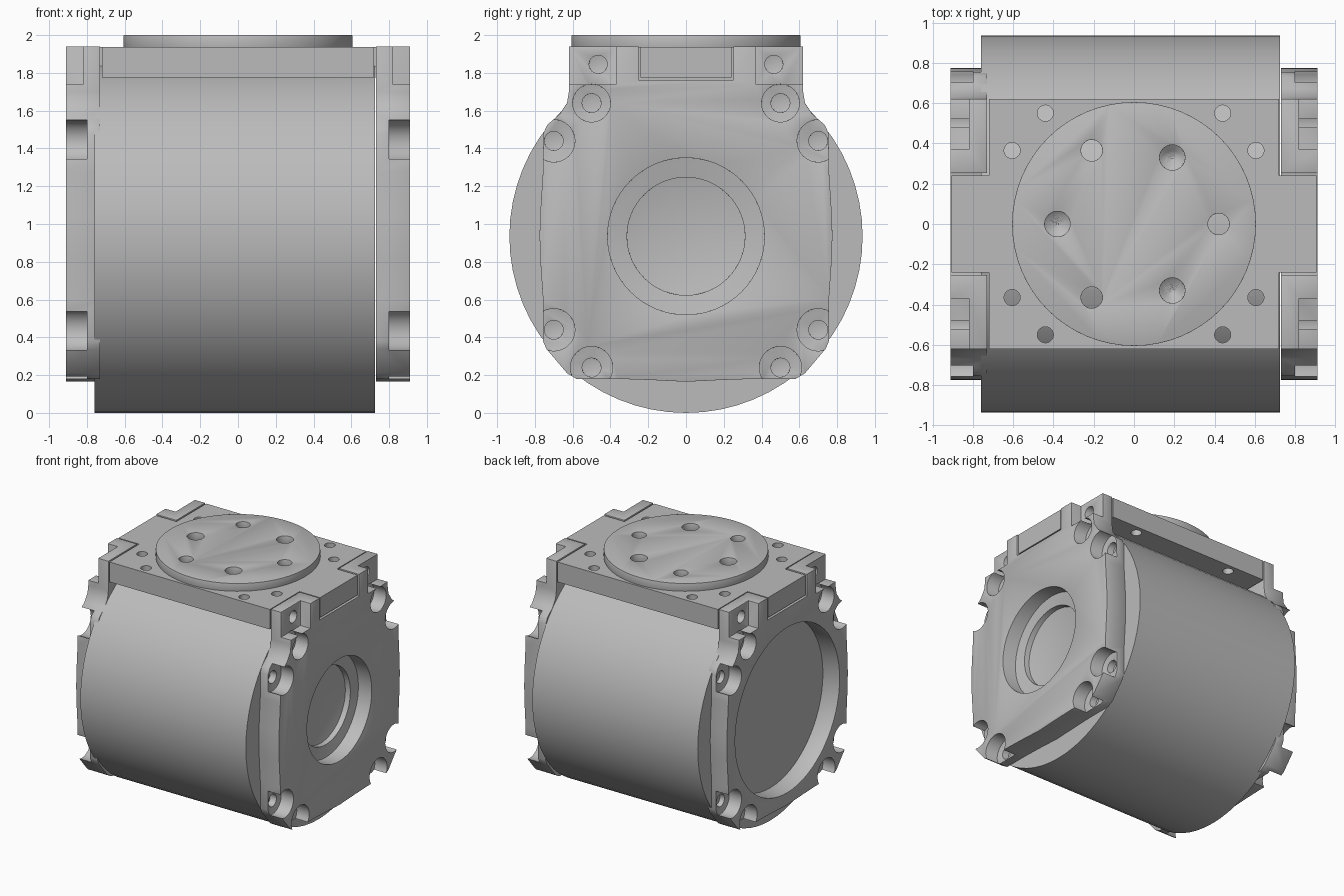
import bpy, bmesh, math
from mathutils import Matrix, Vector

if "Cube" in bpy.data.objects:
    bpy.data.objects.remove(bpy.data.objects["Cube"])

AXIS = 0.935   # height of the drum axis
grey = bpy.data.materials.new("machined_grey")
grey.diffuse_color = (0.5, 0.5, 0.5, 1)
grey.use_nodes = True
grey.node_tree.nodes["Principled BSDF"].inputs["Base Color"].default_value = grey.diffuse_color


def add(name, bm):
    bmesh.ops.recalc_face_normals(bm, faces=bm.faces)
    me = bpy.data.meshes.new(name)
    bm.to_mesh(me)
    bm.free()
    ob = bpy.data.objects.new(name, me)
    bpy.context.collection.objects.link(ob)
    me.materials.append(grey)
    return ob


def box(name, x0, x1, y0, y1, z0, z1):
    bm = bmesh.new()
    bmesh.ops.create_cube(bm, size=1)
    for v in bm.verts:
        v.co = ((x0 + x1) / 2 + v.co.x * (x1 - x0),
                (y0 + y1) / 2 + v.co.y * (y1 - y0),
                (z0 + z1) / 2 + v.co.z * (z1 - z0))
    return add(name, bm)


def rod(name, a, b, r, r2=None, n=32):
    """Cylinder or cone from point a to point b."""
    a, b = Vector(a), Vector(b)
    d = b - a
    bm = bmesh.new()
    m = Matrix.Translation((a + b) / 2) @ d.to_track_quat('Z', 'Y').to_matrix().to_4x4()
    bmesh.ops.create_cone(bm, cap_ends=True, segments=n, radius1=r,
                          radius2=r if r2 is None else r2, depth=d.length, matrix=m)
    return add(name, bm)


def prism(name, pts, x0, x1):
    """Extrude a (y, z) outline along x."""
    bm = bmesh.new()
    f = bm.faces.new([bm.verts.new((x0, y, z)) for y, z in pts])
    g = bmesh.ops.extrude_face_region(bm, geom=[f])
    bmesh.ops.translate(bm, vec=(x1 - x0, 0, 0),
                        verts=[v for v in g['geom'] if isinstance(v, bmesh.types.BMVert)])
    return add(name, bm)


def finish(ob, cutters=(), bevel=0, angle=30):
    """Cut, soften the sharp edges, shade."""
    for c in cutters:
        m = ob.modifiers.new("cut", 'BOOLEAN')
        m.operation, m.solver, m.object = 'DIFFERENCE', 'EXACT', c
    if bevel:
        m = ob.modifiers.new("soft", 'BEVEL')
        m.width, m.segments, m.limit_method, m.angle_limit = bevel, 2, 'ANGLE', math.radians(42)
    bpy.context.view_layer.update()
    dg = bpy.context.evaluated_depsgraph_get()
    me = bpy.data.meshes.new_from_object(ob.evaluated_get(dg))
    ob.modifiers.clear()
    ob.data = me
    for o in bpy.context.selected_objects:
        o.select_set(False)
    ob.select_set(True)
    bpy.context.view_layer.objects.active = ob
    bpy.ops.object.shade_smooth_by_angle(angle=math.radians(angle))


def discard(cutters):
    for c in cutters:
        bpy.data.objects.remove(c)


# holes in the turntable: three plain, three with conical bottoms
plain, drilled = [], []
for x, y in ((0.42, 0), (-0.21, 0.365), (-0.21, -0.365)):
    plain.append(rod("cutter", (x, y, 1.70), (x, y, 2.1), 0.053))
for x, y in ((0.19, 0.33), (0.19, -0.33), (-0.38, 0)):
    drilled.append(rod("cutter", (x, y, 1.82), (x, y, 2.1), 0.063))
    drilled.append(rod("cutter", (x, y, 1.77), (x, y, 1.8201), 0.0, 0.063))

# small holes through the mounting block
block_holes = [rod("cutter", (sx * x, sy * y, 1.6), (sx * x, sy * y, 2.1), 0.04, n=24)
               for sx in (-1, 1) for sy in (-1, 1) for x, y in ((0.44, 0.55), (0.605, 0.365))]

# round drum body, with the inner bearing recess at its right end
drum = rod("drum_body", (-0.76, 0, AXIS), (0.725, 0, AXIS), 0.935, n=64)
finish(drum, drilled)

# mounting block on top, with a tongue reaching over each end plate
outline = [(-0.72, -0.62), (0.72, -0.62), (0.72, -0.24), (0.905, -0.24), (0.905, 0.24), (0.72, 0.24),
           (0.72, 0.62), (-0.72, 0.62), (-0.72, 0.24), (-0.905, 0.24), (-0.905, -0.24), (-0.72, -0.24)]
bm = bmesh.new()
f = bm.faces.new([bm.verts.new((x, y, 1.775)) for x, y in outline])
g = bmesh.ops.extrude_face_region(bm, geom=[f])
bmesh.ops.translate(bm, vec=(0, 0, 0.162), verts=[v for v in g['geom'] if isinstance(v, bmesh.types.BMVert)])
finish(add("mounting_block", bm), plain + drilled + block_holes)

# round turntable disc
disc = rod("turntable_disc", (0, 0, 1.92), (0, 0, 2.0), 0.605, n=64)
finish(disc, plain + drilled, 0.01)
discard(plain + drilled + block_holes)

# end plate outline, one half, mirrored across y
half = [(0.62, 1.94), (0.62, 1.70), (0.63, 1.64), (0.67, 1.58), (0.735, 1.525), (0.755, 1.48),
        (0.757, 1.28), (0.772, 1.05), (0.775, 0.94), (0.772, 0.82), (0.757, 0.60),
        (0.757, 0.38), (0.74, 0.34), (0.63, 0.21), (0.58, 0.18), (0.36, 0.18), (0.2, 0.175)]
plate_outline = half + [(0, 0.165)] + [(-y, z) for y, z in reversed(half)]
bolts = ((0.7, 1.44), (0.7, 0.44), (0.5, 0.24), (0.5, 1.64))

for side, s in (("right", 1), ("left", -1)):
    plate = prism(side + "_end_plate", plate_outline, s * 0.73, s * 0.91)
    cut = [box("cutter", *sorted((s * 0.6, s * 1.0)), -0.252, 0.252, 1.762, 2.1)]
    for t in (-1, 1):
        # bolt pockets and bolt holes
        for y, z in bolts:
            r = 0.1 if z > 1.6 else 0.112
            cut.append(rod("cutter", (s * 0.80, t * y, z), (s * 1.0, t * y, z), r))
            cut.append(rod("cutter", (s * 0.745, t * y, z), (s * 0.9, t * y, z), 0.05, n=24))
        # lowered upper corners with a screw hole
        cut.append(box("cutter", *sorted((s * 0.82, s * 1.0)), *sorted((t * 0.37, t * 0.8)), 1.738, 2.1))
        cut.append(rod("cutter", (s * 0.75, t * 0.465, 1.845), (s * 0.9, t * 0.465, 1.845), 0.048, n=24))
    # central bore: stepped on the right, wide on the left
    if s > 0:
        cut.append(rod("cutter", (0.79, 0, AXIS), (1.0, 0, AXIS), 0.415, n=64))
        cut.append(rod("cutter", (0.745, 0, AXIS), (0.9, 0, AXIS), 0.312, n=64))
    else:
        cut.append(rod("cutter", (-0.6, 0, AXIS), (-1.0, 0, AXIS), 0.67, n=64))
    finish(plate, cut, 0.01)
    discard(cut)
